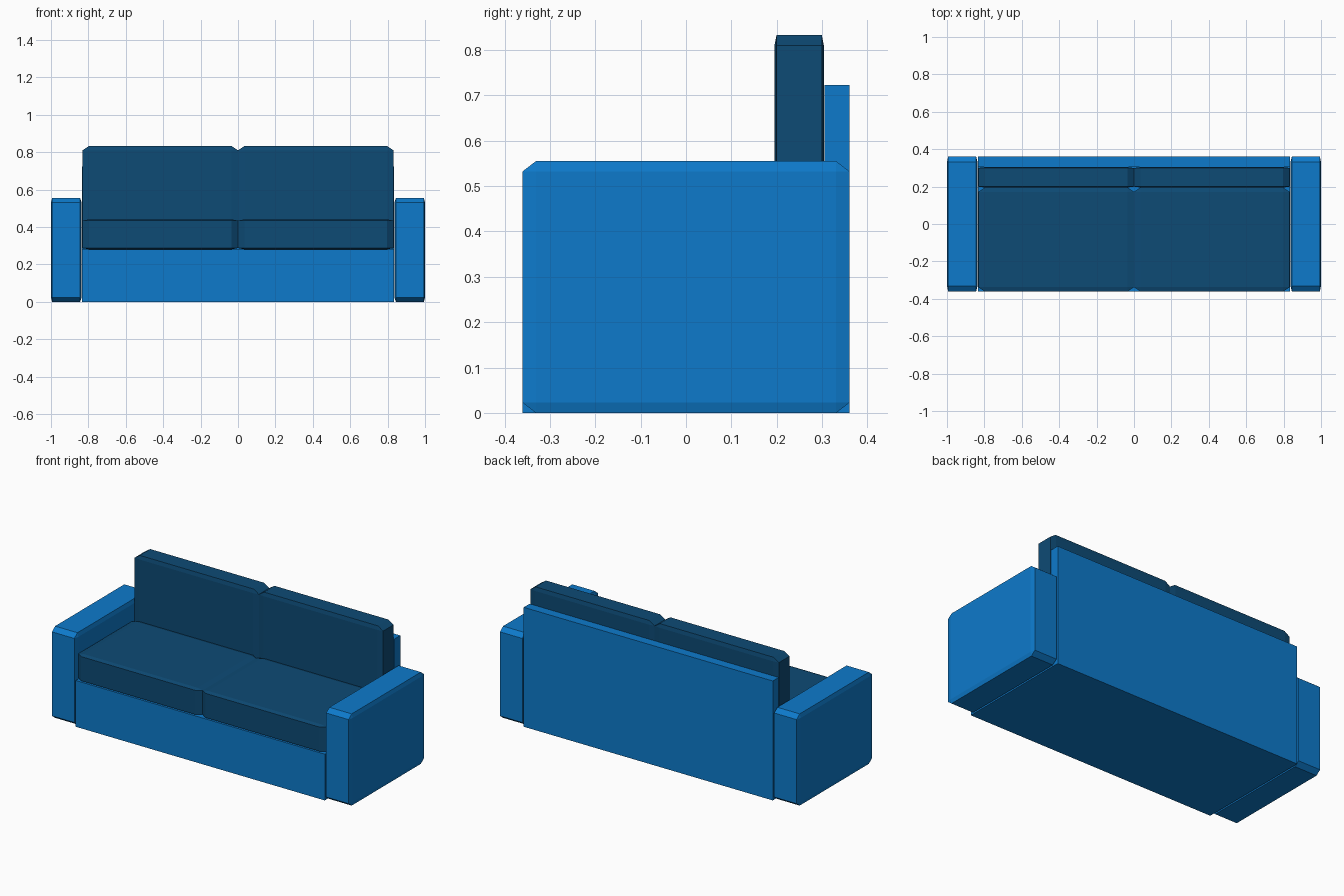
import bpy, bmesh

if "Cube" in bpy.data.objects:
    bpy.data.objects.remove(bpy.data.objects["Cube"])


def material(name, color):
    m = bpy.data.materials.new(name)
    m.diffuse_color = (*color, 1)
    m.use_nodes = True
    m.node_tree.nodes["Principled BSDF"].inputs["Base Color"].default_value = m.diffuse_color
    return m


frame_blue = material("frame_blue", (0.004, 0.195, 0.60))
cushion_blue = material("cushion_blue", (0.004, 0.069, 0.178))


def finish(bm, name, mat):
    bmesh.ops.recalc_face_normals(bm, faces=bm.faces)
    me = bpy.data.meshes.new(name)
    bm.to_mesh(me)
    bm.free()
    me.materials.append(mat)
    ob = bpy.data.objects.new(name, me)
    bpy.context.collection.objects.link(ob)
    return ob


def chamfered_box(name, lo, hi, mat):
    # Unit cube is chamfered first, then stretched, so chamfers scale per axis
    bm = bmesh.new()
    bmesh.ops.create_cube(bm, size=1)
    bmesh.ops.bevel(bm, geom=bm.edges[:], offset=0.0415, offset_type='OFFSET',
                    segments=1, affect='EDGES', clamp_overlap=True)
    for v in bm.verts:
        v.co = [(a + b) / 2 + c * (b - a) for a, b, c in zip(lo, hi, v.co)]
    return finish(bm, name, mat)


# Base and backrest: one L-shaped profile extruded across the width
profile = [(-0.361, 0), (0.361, 0), (0.361, 0.723),
           (0.305, 0.723), (0.305, 0.28), (-0.361, 0.28)]
bm = bmesh.new()
face = bm.faces.new([bm.verts.new((-0.834, y, z)) for y, z in profile])
ext = bmesh.ops.extrude_face_region(bm, geom=[face])
for v in ext["geom"]:
    if isinstance(v, bmesh.types.BMVert):
        v.co.x = 0.834
finish(bm, "base_and_back", frame_blue)

# Mirrored arms and cushions
for side, s in (("left", -1), ("right", 1)):
    def span(a, b):
        return sorted((s * a, s * b))

    x0, x1 = span(0.837, 1.0)
    chamfered_box(side + "_arm", (x0, -0.361, 0), (x1, 0.361, 0.555), frame_blue)
    x0, x1 = span(0.0, 0.832)
    chamfered_box(side + "_seat_cushion", (x0, -0.361, 0.281), (x1, 0.195, 0.441), cushion_blue)
    chamfered_box(side + "_back_cushion", (x0, 0.195, 0.281), (x1, 0.304, 0.833), cushion_blue)
